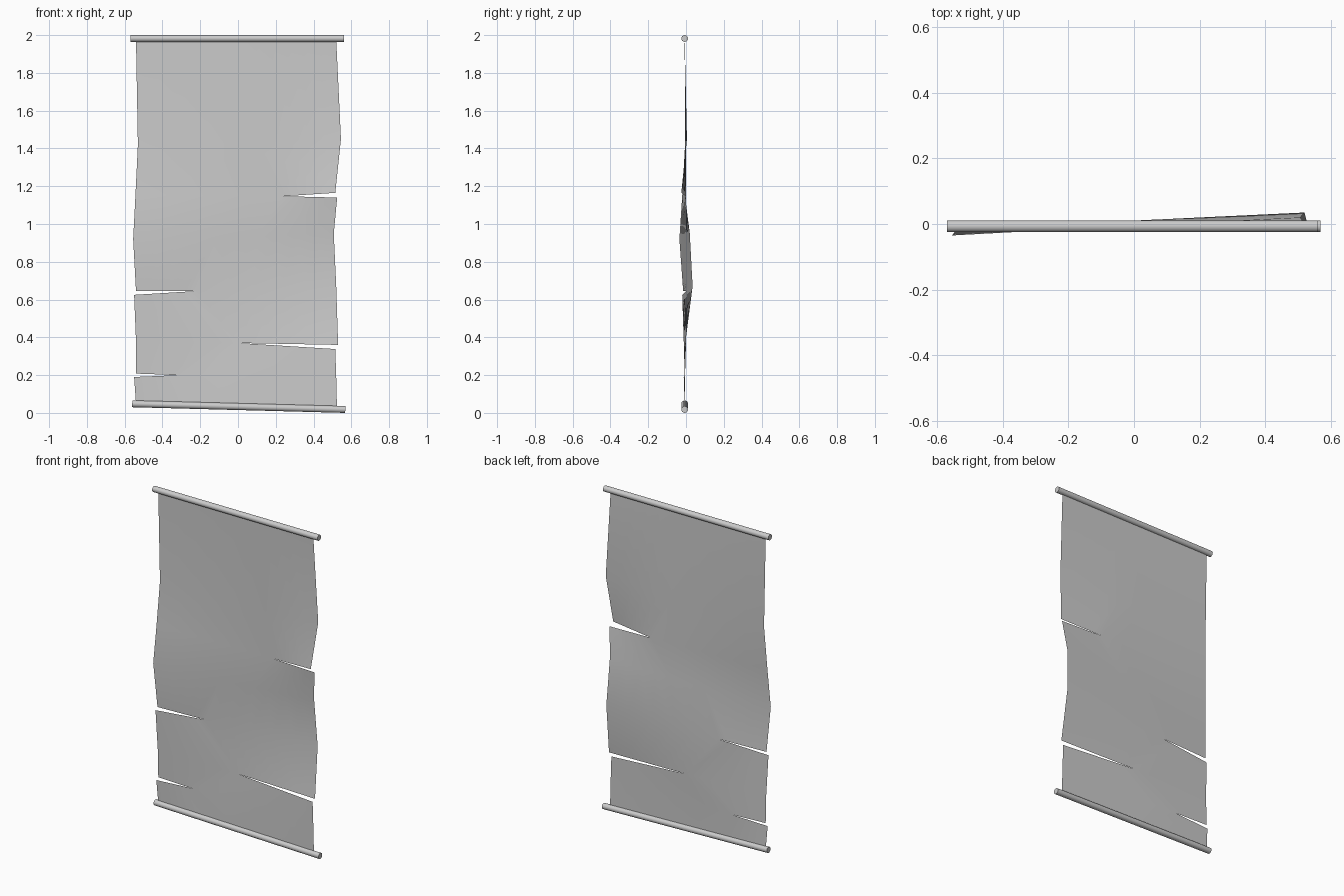
import bpy, bmesh, math
from mathutils import Vector

cube = bpy.data.objects.get("Cube")
if cube:
    bpy.data.objects.remove(cube)

grey = bpy.data.materials.new("plain_grey")
grey.use_nodes = True
colour = (0.6, 0.6, 0.6, 1)
grey.diffuse_color = colour
grey.node_tree.nodes["Principled BSDF"].inputs["Base Color"].default_value = colour


def finish(obj, angle):
    obj.data.materials.append(grey)
    bpy.ops.object.select_all(action="DESELECT")
    obj.select_set(True)
    bpy.context.view_layer.objects.active = obj
    bpy.ops.object.shade_smooth_by_angle(angle=math.radians(angle))


def rod(name, a, b, radius=0.018):
    a, b = Vector(a), Vector(b)
    bpy.ops.mesh.primitive_cylinder_add(
        vertices=16, radius=radius, depth=(b - a).length, location=(a + b) / 2,
        rotation=(b - a).to_track_quat("Z", "Y").to_euler())
    obj = bpy.context.object
    obj.name = name
    finish(obj, 40)


# Hanging rod and slightly tilted weight rod
rod("top_rod", (-0.57, -0.007, 1.982), (0.56, -0.007, 1.982))
rod("bottom_rod", (-0.56, -0.007, 0.048), (0.568, -0.007, 0.018))

# Cloth panels between tears; each row is left edge, middle or tear tip, right edge
top_tip, left_tip = (0.24, 0.0, 1.147), (-0.22, 0.0, 0.645)
right_tip, low_tip = (0.0, 0.0, 0.37), (-0.31, -0.005, 0.2)
panels = [
    [((-0.54, -0.007, 1.975), (0.1, -0.007, 1.975), (0.52, -0.007, 1.975)),
     ((-0.53, -0.005, 1.42), (0.1, 0.0, 1.43), (0.545, 0.005, 1.45)),
     ((-0.543, -0.02, 1.15), top_tip, (0.515, -0.025, 1.165))],
    [((-0.543, -0.02, 1.15), top_tip, (0.525, -0.005, 1.14)),
     ((-0.555, -0.035, 0.92), (0.0, -0.005, 0.93), (0.507, 0.02, 0.95)),
     ((-0.54, -0.015, 0.645), left_tip, (0.52, 0.035, 0.67))],
    [((-0.55, -0.02, 0.625), left_tip, (0.52, 0.035, 0.67)),
     ((-0.54, -0.012, 0.38), right_tip, (0.53, -0.005, 0.36))],
    [((-0.54, -0.012, 0.38), right_tip, (0.515, -0.007, 0.338)),
     ((-0.54, -0.007, 0.208), low_tip, (0.52, -0.007, 0.19))],
    [((-0.55, -0.012, 0.19), low_tip, (0.52, -0.007, 0.19)),
     ((-0.54, -0.007, 0.05), (-0.2, -0.007, 0.04), (0.524, -0.007, 0.025))],
]
STEPS = 5
bm = bmesh.new()
for panel in panels:
    grid = []
    for row in panel:
        left, middle, right = map(Vector, row)
        points = [left.lerp(middle, i / STEPS) for i in range(STEPS)]
        points += [middle.lerp(right, i / STEPS) for i in range(STEPS + 1)]
        grid.append([bm.verts.new(p) for p in points])
    for upper, lower in zip(grid, grid[1:]):
        for i in range(2 * STEPS):
            bm.faces.new((upper[i], lower[i], lower[i + 1], upper[i + 1]))
# Join panels wherever the cloth is not torn
bmesh.ops.remove_doubles(bm, verts=bm.verts, dist=0.0005)
mesh = bpy.data.meshes.new("torn_cloth")
bm.to_mesh(mesh)
bm.free()
cloth = bpy.data.objects.new("torn_cloth", mesh)
bpy.context.collection.objects.link(cloth)
finish(cloth, 60)
